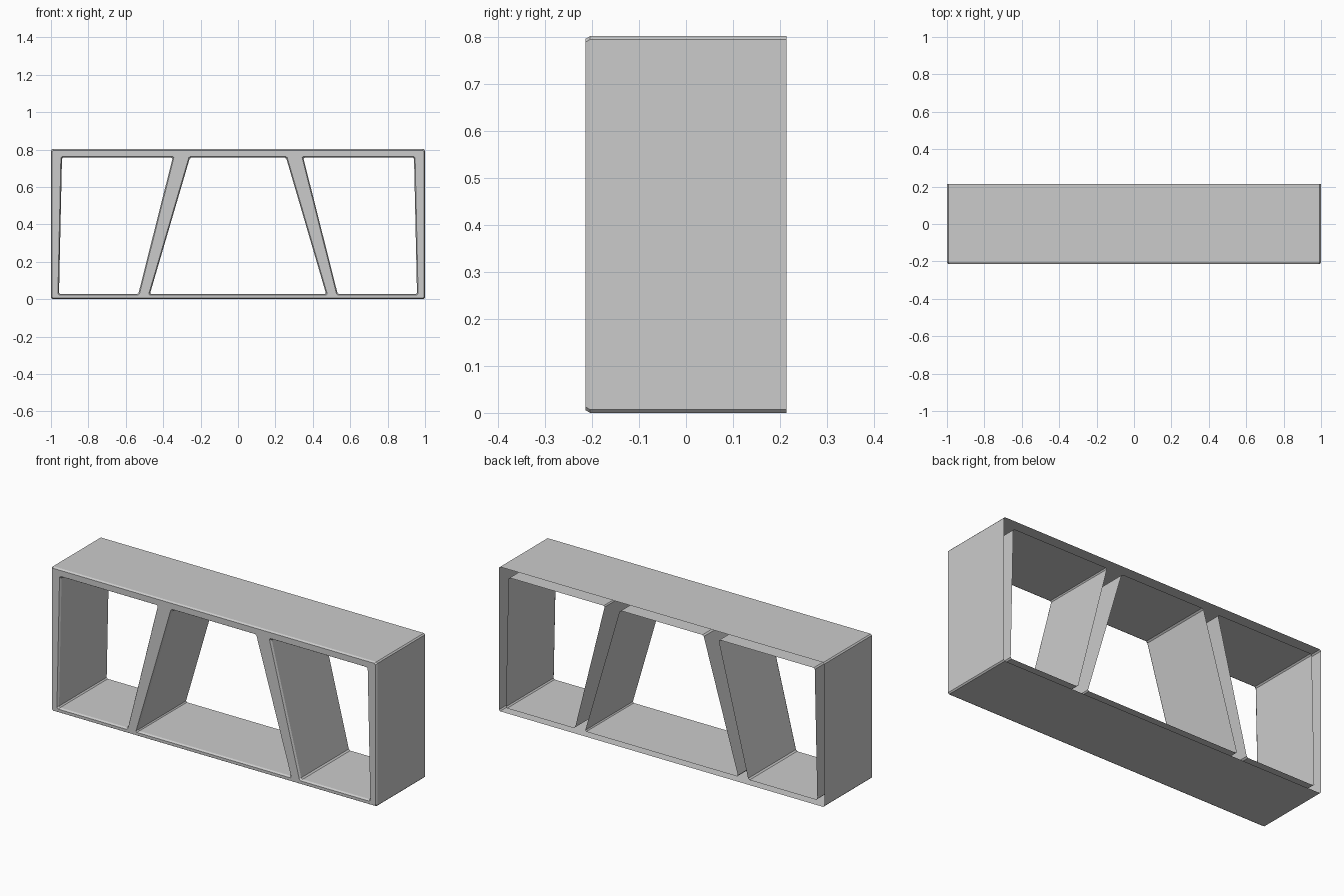
import bpy, bmesh
from mathutils import Vector

if "Cube" in bpy.data.objects:
    bpy.data.objects.remove(bpy.data.objects["Cube"])

FRONT, BACK, H = -0.214, 0.214, 0.802
EDGE_Y, EDGE_W, CORNER = 0.01, 0.006, 0.007


def profile(points, grow):
    """Offset a CCW polygon outward by grow, then cut each corner."""
    pts = [Vector(p) for p in points]
    n = len(pts)
    moved = []
    for i in range(n):
        a = (pts[i] - pts[i - 1]).normalized()
        b = (pts[(i + 1) % n] - pts[i]).normalized()
        na, nb = Vector((a.y, -a.x)), Vector((b.y, -b.x))
        moved.append(pts[i] + (na + nb) * grow / (1 + na.dot(nb)))
    out = []
    for i, p in enumerate(moved):
        for q in (moved[i - 1], moved[(i + 1) % n]):
            out.append(p + (q - p).normalized() * CORNER)
    return out


def sleeve(bm, points, grow):
    """Wall running from the chamfered front edge to the open back."""
    rings = []
    for g, y in ((grow, FRONT), (0, FRONT + EDGE_Y), (0, BACK)):
        rings.append([bm.verts.new((p.x, y, p.y)) for p in profile(points, g)])
    n = len(rings[0])
    for r0, r1 in zip(rings, rings[1:]):
        for i in range(n):
            j = (i + 1) % n
            bm.faces.new((r0[i], r0[j], r1[j], r1[i]))
    return [bm.edges.get((rings[0][i], rings[0][(i + 1) % n])) for i in range(n)]


# Outer case and the three compartment openings (x, z), counter-clockwise
outer = [(-1, 0), (1, 0), (1, H), (-1, H)]
right = [(0.533, 0.028), (0.957, 0.028), (0.941, 0.757), (0.349, 0.757)]
left = [(-x, z) for x, z in reversed(right)]
middle = [(-0.471, 0.028), (0.471, 0.028), (0.257, 0.757), (-0.257, 0.757)]

bm = bmesh.new()
rim = sleeve(bm, outer, -EDGE_W)
for opening in (left, middle, right):
    rim += sleeve(bm, opening, EDGE_W)

# Front face between the rims
bmesh.ops.triangle_fill(bm, edges=rim, use_beauty=True, normal=(0, -1, 0))
bmesh.ops.recalc_face_normals(bm, faces=bm.faces[:])
front = min(bm.faces, key=lambda f: f.calc_center_median().y)
if front.normal.y > 0:
    bmesh.ops.reverse_faces(bm, faces=bm.faces[:])

mesh = bpy.data.meshes.new("shelf_frame")
bm.to_mesh(mesh)
bm.free()
bpy.context.collection.objects.link(bpy.data.objects.new("shelf_frame", mesh))
